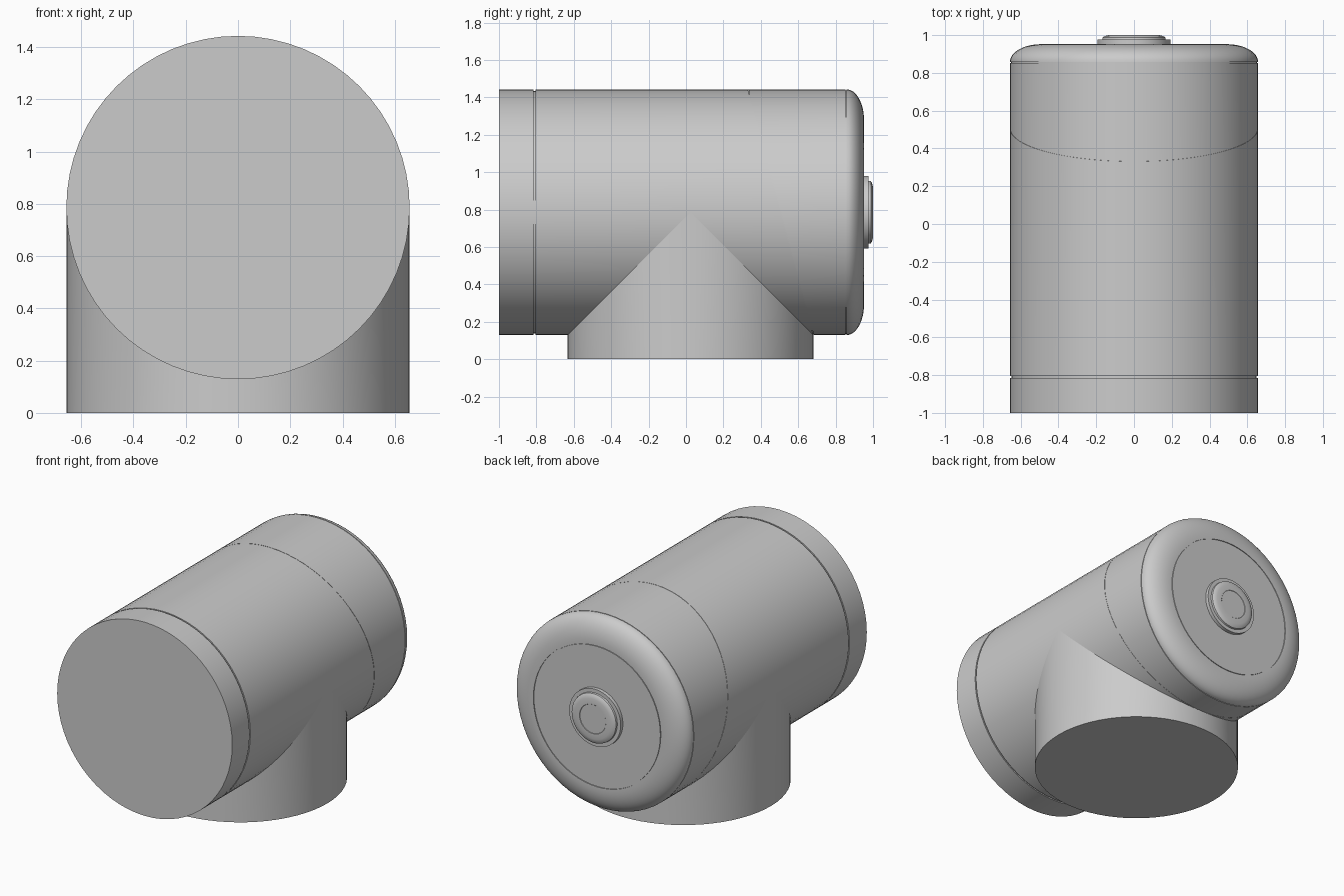
import bpy, bmesh
from math import cos, sin, pi, radians

if "Cube" in bpy.data.objects:
    bpy.data.objects.remove(bpy.data.objects["Cube"])

R, ZC, SEGS = 0.657, 0.786, 64
STEM_Y = 0.024


def finish(bm, name):
    bmesh.ops.recalc_face_normals(bm, faces=bm.faces)
    mesh = bpy.data.meshes.new(name)
    bm.to_mesh(mesh)
    bm.free()
    ob = bpy.data.objects.new(name, mesh)
    bpy.context.collection.objects.link(ob)
    bpy.context.view_layer.objects.active = ob
    ob.select_set(True)
    bpy.ops.object.shade_smooth_by_angle(angle=radians(30))
    ob.select_set(False)
    return ob


def skin(name, point, count, cap_start=True, cap_end=True):
    """Bridge `count` rings; point(ring, angle) gives each vertex."""
    bm = bmesh.new()
    rings = [[bm.verts.new(point(i, 2 * pi * k / SEGS)) for k in range(SEGS)]
             for i in range(count)]
    for a, b in zip(rings, rings[1:]):
        for k in range(SEGS):
            j = (k + 1) % SEGS
            bm.faces.new((a[k], a[j], b[j], b[k]))
    if cap_start:
        bm.faces.new(rings[0])
    if cap_end:
        bm.faces.new(rings[-1])
    return finish(bm, name)


def lathe(name, profile, **caps):
    """Turn (radius, y, tilt) points about the long axis."""
    def point(i, a):
        r, y, tilt = profile[i]
        z = r * sin(a)
        return (r * cos(a), y + tilt * z, ZC + z)
    return skin(name, point, len(profile), **caps)


def groove(y, tilt=0.0, depth=0.004, half=0.003):
    return [(R, y - half, tilt), (R - depth, y - half, tilt),
            (R - depth, y + half, tilt), (R, y + half, tilt)]


# front collar, main barrel with straight and slanted seams
lathe("barrel", [(R, -1.0, 0)] + groove(-0.81, depth=0.008, half=0.005)
      + groove(0.507, tilt=-0.266, depth=0.002, half=0.0015)
      + [(R, 0.853, 0)], cap_end=False)

# rounded rear cap with a fine groove around its flat centre plate
rim = [(0.492 + 0.165 * cos(t * pi / 24), 0.858 + 0.094 * sin(t * pi / 24), 0)
       for t in range(13)]
lathe("rear_cap", [(R, 0.853, 0), (R - 0.005, 0.853, 0), (R - 0.005, 0.858, 0)]
      + rim + [(0.479, 0.952, 0), (0.479, 0.946, 0),
               (0.474, 0.946, 0), (0.474, 0.952, 0)], cap_start=False)

# stepped rear knob
lathe("rear_knob", [(0.193, 0.95, 0), (0.193, 0.976, 0), (0.168, 0.976, 0),
                    (0.166, 0.988, 0), (0.155, 0.995, 0), (0.135, 1.0, 0),
                    (0.099, 1.0, 0), (0.097, 0.998, 0)], cap_start=False)

# upright stem mitred against the barrel
def stem_point(i, a):
    y = R * sin(a)
    return (R * cos(a), STEM_Y + y, (ZC - abs(y)) if i else 0.0)


skin("stem", stem_point, 2, cap_end=False)
